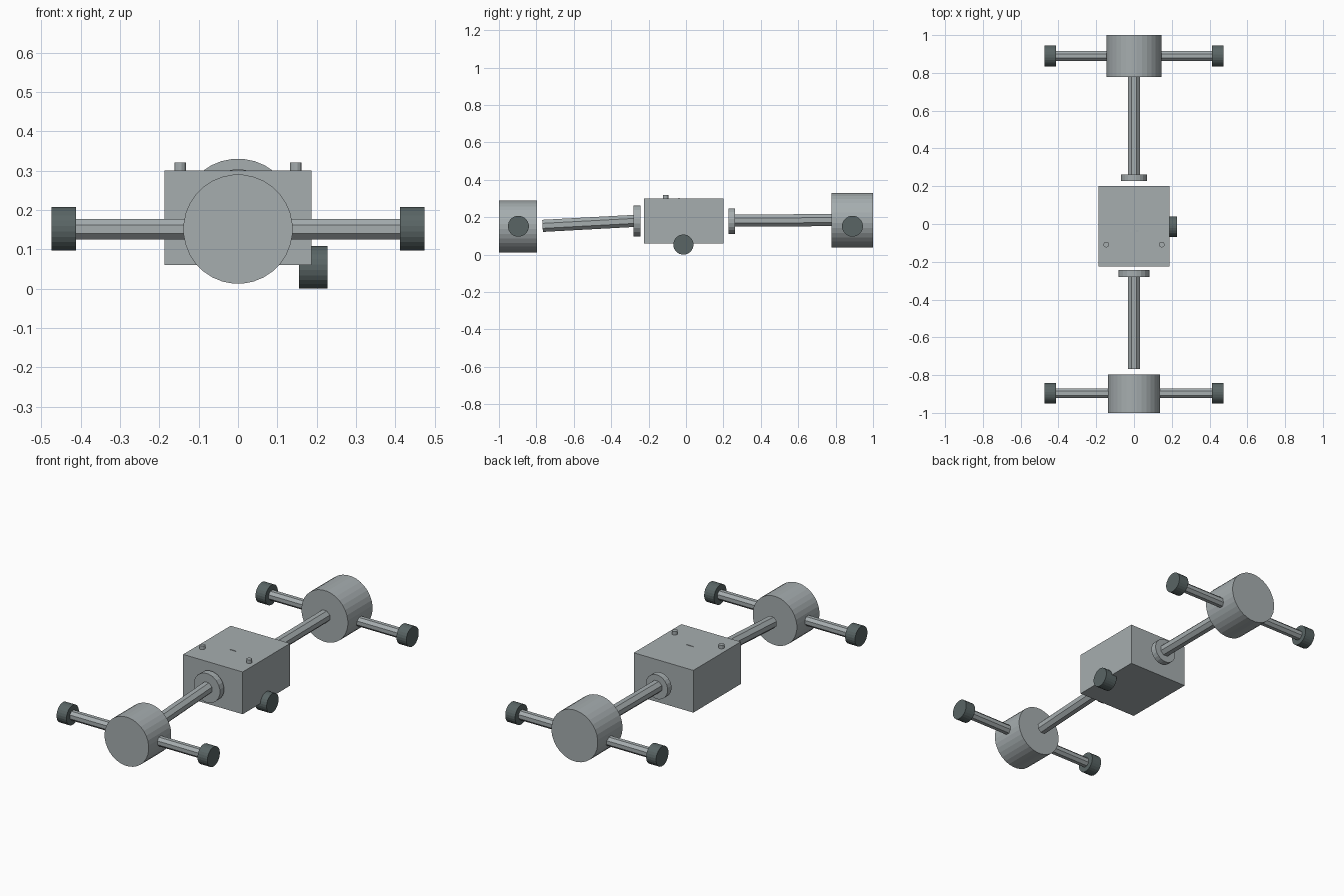
import bpy, math
from mathutils import Vector

cube = bpy.data.objects.get("Cube")
if cube:
    bpy.data.objects.remove(cube, do_unlink=True)


def material(name, rgb):
    m = bpy.data.materials.new(name)
    m.use_nodes = True
    m.diffuse_color = (*rgb, 1)
    m.node_tree.nodes["Principled BSDF"].inputs["Base Color"].default_value = (*rgb, 1)
    return m


GREY = material("light grey", (0.38, 0.42, 0.43))
DARK = material("dark grey", (0.10, 0.13, 0.13))


def cylinder(name, start, end, radius, sides, mat):
    """Flat-faced cylinder between two points, with a flat side on top."""
    a, b = Vector(start), Vector(end)
    bpy.ops.mesh.primitive_cylinder_add(vertices=sides, radius=radius, depth=(b - a).length)
    ob = bpy.context.object
    ob.name = name
    for v in ob.data.vertices:
        ang = math.pi / sides
        x, y = v.co.x, v.co.y
        v.co.x = x * math.cos(ang) - y * math.sin(ang)
        v.co.y = x * math.sin(ang) + y * math.cos(ang)
    ob.location = (a + b) / 2
    ob.rotation_euler = (b - a).to_track_quat("Z", "Y").to_euler()
    ob.data.materials.append(mat)
    return ob


# Central box
bpy.ops.mesh.primitive_cube_add(size=1, location=(0, -0.012, 0.18))
body = bpy.context.object
body.name = "body_box"
body.scale = (0.374, 0.426, 0.24)
body.data.materials.append(GREY)

# Round drums at both ends
cylinder("front_drum", (0, -1, 0.151), (0, -0.797, 0.151), 0.139, 32, GREY)
cylinder("back_drum", (0, 0.778, 0.184), (0, 1, 0.184), 0.146, 32, GREY)

# Collars and connecting rods
cylinder("front_collar", (0, -0.28, 0.18), (0, -0.243, 0.18), 0.083, 20, GREY)
cylinder("back_collar", (0, 0.228, 0.18), (0, 0.263, 0.18), 0.069, 20, GREY)
cylinder("front_rod", (0, -0.767, 0.154), (0, -0.25, 0.182), 0.035, 8, GREY)
cylinder("back_rod", (0, 0.24, 0.182), (0, 0.8, 0.185), 0.035, 8, GREY)

# Axles with a wheel on each end
for end, y in (("front", -0.896), ("back", 0.89)):
    for side, s in (("left", 1), ("right", -1)):
        cylinder(f"{end}_{side}_axle", (s * 0.1, y, 0.151), (s * 0.42, y, 0.151), 0.028, 8, GREY)
        cylinder(f"{end}_{side}_wheel", (s * 0.412, y, 0.152), (s * 0.474, y, 0.152), 0.056, 24, DARK)

# Side wheel under the box
cylinder("side_wheel", (0.155, -0.014, 0.054), (0.227, -0.014, 0.054), 0.054, 24, DARK)

# Studs and the thin inner disc showing through the top
for side, s in (("left", 1), ("right", -1)):
    cylinder(f"{side}_stud", (s * 0.147, -0.109, 0.29), (s * 0.147, -0.109, 0.32), 0.015, 12, GREY)
cylinder("inner_disc", (0, -0.04, 0.183), (0, -0.034, 0.183), 0.12, 32, GREY)
